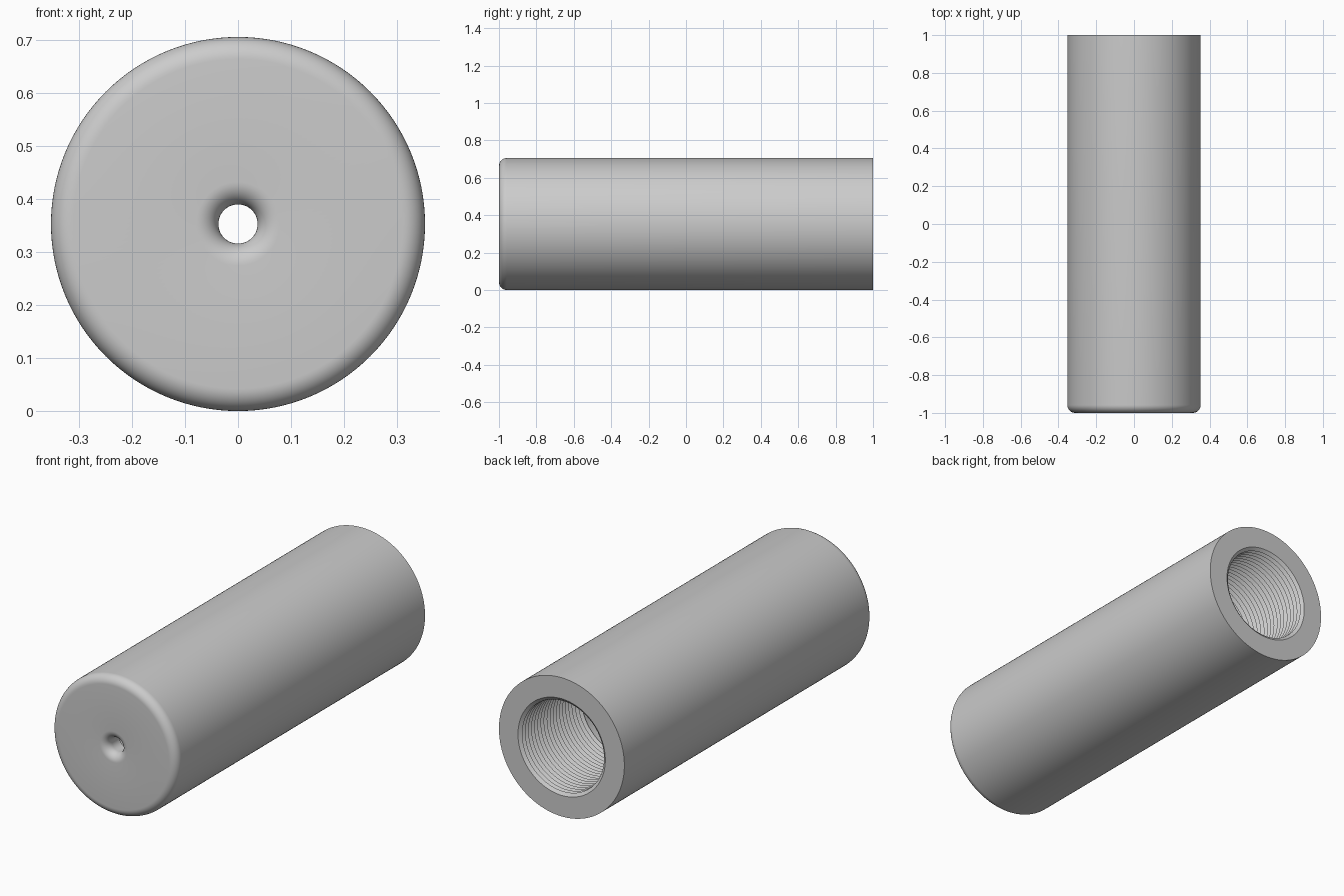
import bpy
import bmesh
from math import cos, sin, pi, radians
from mathutils import Matrix, Vector

if "Cube" in bpy.data.objects:
    bpy.data.objects.remove(bpy.data.objects["Cube"], do_unlink=True)

RADIUS = 0.353
BORE = 0.246        # rear bore and thread root
CREST = 0.23        # thread crest
HOLE = 0.037        # small front opening
FILLET = 0.042
PITCH = 0.025
THREADS = 20
WALL_Y = -0.9       # inside of the front wall
SEGMENTS = 128


def arc(r, y, start, end, steps=10):
    """Quarter-round profile points as (radius, y)."""
    angles = [start + (end - start) * i / steps for i in range(steps + 1)]
    return [(r + FILLET * cos(a), y + FILLET * sin(a)) for a in angles]


def lathe(name, profile, material):
    """Revolve a closed (radius, y) profile around the lengthwise axis."""
    bm = bmesh.new()
    verts = [bm.verts.new((r, y, 0)) for r, y in profile]
    edges = [bm.edges.new((a, b)) for a, b in zip(verts, verts[1:] + verts[:1])]
    bmesh.ops.spin(bm, geom=verts + edges, cent=Vector(), axis=(0, 1, 0),
                   angle=2 * pi, steps=SEGMENTS, use_duplicate=False)
    bmesh.ops.remove_doubles(bm, verts=bm.verts, dist=0.00005)
    bmesh.ops.recalc_face_normals(bm, faces=bm.faces)
    bm.transform(Matrix.Translation((0, 0, RADIUS)))
    mesh = bpy.data.meshes.new(name)
    bm.to_mesh(mesh)
    bm.free()
    mesh.materials.append(material)
    obj = bpy.data.objects.new(name, mesh)
    bpy.context.collection.objects.link(obj)
    bpy.ops.object.select_all(action="DESELECT")
    obj.select_set(True)
    bpy.context.view_layer.objects.active = obj
    bpy.ops.object.shade_smooth_by_angle(angle=radians(30))
    return obj


grey = bpy.data.materials.new("plain grey")
grey.use_nodes = True
grey.diffuse_color = (0.6, 0.6, 0.6, 1)
grey.node_tree.nodes["Principled BSDF"].inputs["Base Color"].default_value = (0.6, 0.6, 0.6, 1)

# Small front opening flaring out to the flat front face
profile = [(HOLE, WALL_Y)]
profile += arc(HOLE + FILLET, -1 + FILLET, pi, 1.5 * pi)
# Rounded front rim, straight outer wall, sharp rear rim
profile += arc(RADIUS - FILLET, -1 + FILLET, 1.5 * pi, 2 * pi)
profile += [(RADIUS, 1), (BORE, 1)]
# Threaded rear socket
for i in range(THREADS):
    y = 1 - i * PITCH
    profile += [(CREST, y - PITCH * 0.5), (BORE, y - PITCH)]
# Smooth inner chamber back to the front wall
profile.append((BORE, WALL_Y))

lathe("threaded_tube", profile, grey)
